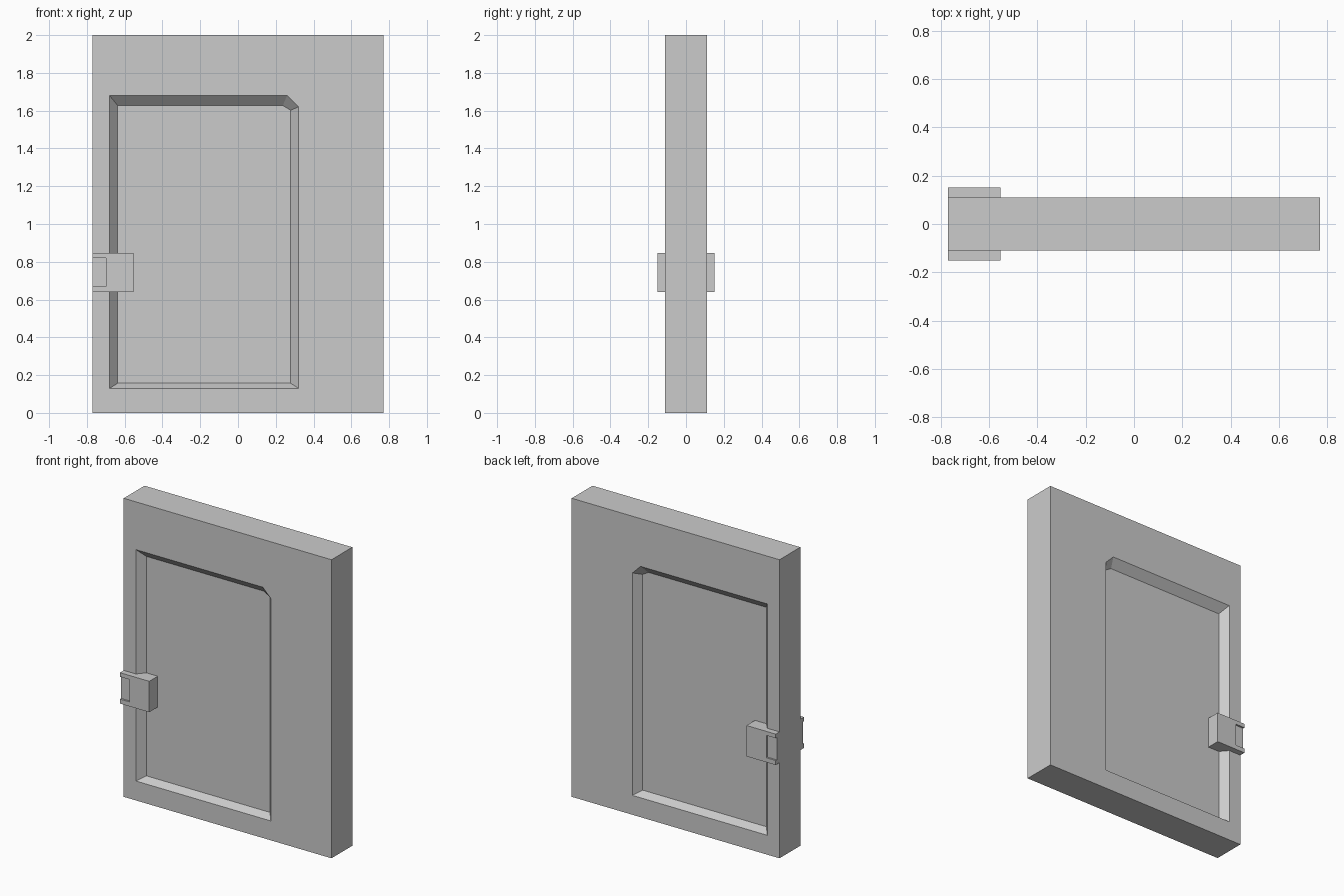
import bpy, bmesh

if "Cube" in bpy.data.objects:
    bpy.data.objects.remove(bpy.data.objects["Cube"])

# Outlines in (x, z)
SLAB = [(-0.77, 0), (0.77, 0), (0.77, 2), (-0.77, 2)]
RIM = [(-0.68, 0.13), (0.32, 0.13), (0.32, 1.62), (0.26, 1.68), (-0.68, 1.68)]
PANEL = [(-0.637, 0.157), (0.279, 0.157), (0.279, 1.602), (0.237, 1.627), (-0.637, 1.627)]
CLASP = [(-0.77, 0.64), (-0.553, 0.64), (-0.553, 0.847), (-0.77, 0.847),
         (-0.77, 0.82), (-0.70, 0.82), (-0.70, 0.67), (-0.77, 0.67)]


def ring(bm, pts, y):
    return [bm.verts.new((x, y, z)) for x, z in pts]


def bridge(bm, a, b):
    """Join two closed loops, skipping repeated vertices."""
    for i in range(len(a)):
        j = (i + 1) % len(a)
        bm.faces.new(list(dict.fromkeys((a[i], a[j], b[j], b[i]))))


def finish(name, bm):
    bmesh.ops.recalc_face_normals(bm, faces=bm.faces)
    mesh = bpy.data.meshes.new(name)
    bm.to_mesh(mesh)
    bm.free()
    obj = bpy.data.objects.new(name, mesh)
    bpy.context.collection.objects.link(obj)


def prism(name, pts, y0, y1):
    bm = bmesh.new()
    a, b = ring(bm, pts, y0), ring(bm, pts, y1)
    bm.faces.new(a)
    bm.faces.new(b)
    bridge(bm, a, b)
    finish(name, bm)


def rect(x0, x1, z0, z1):
    return [(x0, z0), (x1, z0), (x1, z1), (x0, z1)]


# Door slab with a bevelled recess on both faces
bm = bmesh.new()
edges = []
for s in (-1, 1):
    outer = ring(bm, SLAB, s * 0.11)
    rim = ring(bm, RIM, s * 0.11)
    panel = ring(bm, PANEL, s * 0.06)
    bridge(bm, [outer[i] for i in (0, 1, 2, 2, 3)], rim)
    bridge(bm, rim, panel)
    bm.faces.new(panel)
    edges.append(outer)
bridge(bm, *edges)
finish("door_slab", bm)

# Handle clasp on each face
for side, s in (("front", -1), ("back", 1)):
    prism(f"{side}_clasp", CLASP, s * 0.11, s * 0.15)
    prism(f"{side}_clasp_inset", rect(-0.77, -0.70, 0.67, 0.82), s * 0.11, s * 0.138)
    prism(f"{side}_clasp_stem", rect(-0.69, -0.553, 0.64, 0.847), s * 0.058, s * 0.11)
